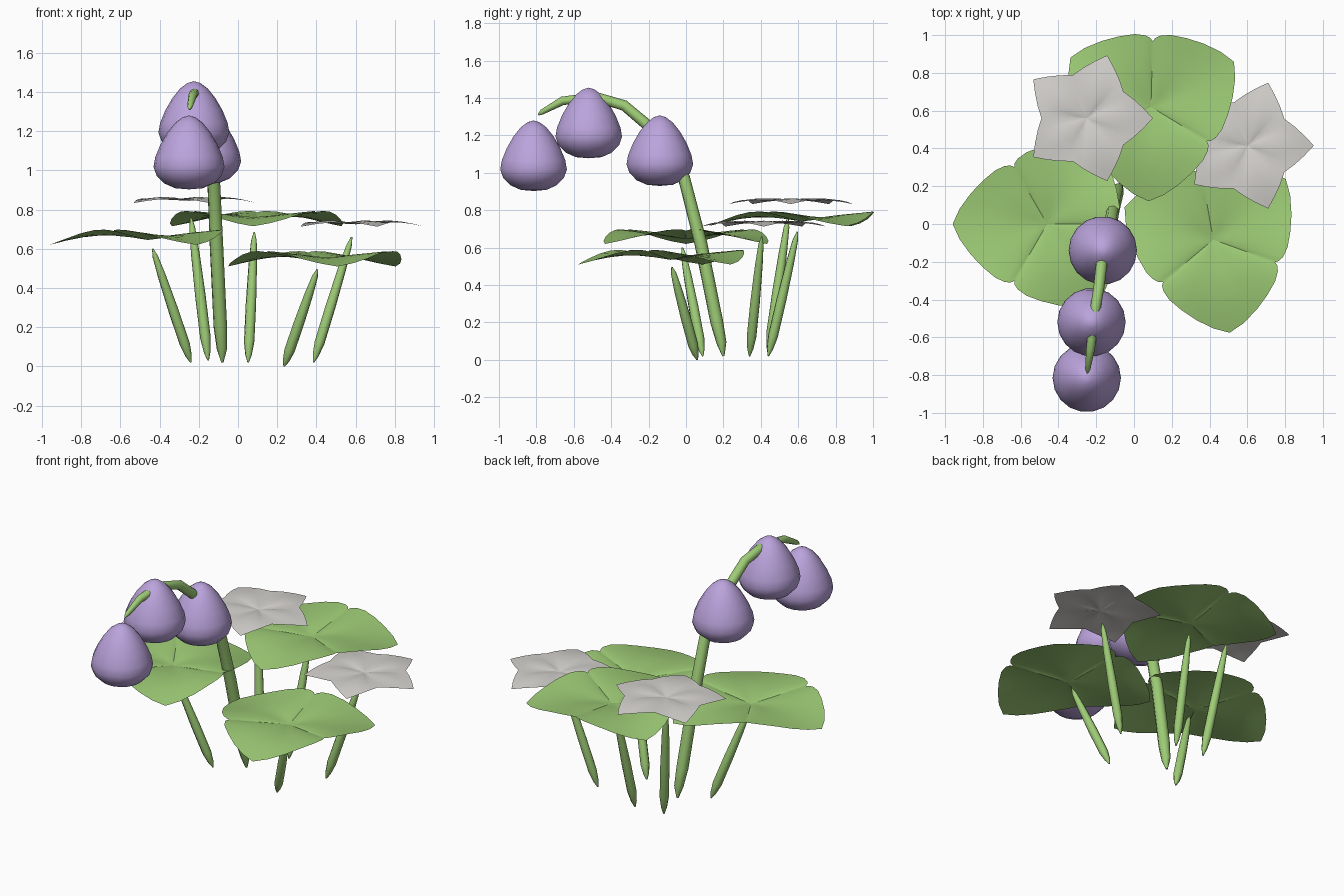
import bpy
import bmesh
from math import cos, sin, pi, radians
from mathutils import Vector

cube = bpy.data.objects.get("Cube")
if cube:
    bpy.data.objects.remove(cube, do_unlink=True)


def material(name, rgb):
    mat = bpy.data.materials.new(name)
    mat.use_nodes = True
    color = (*rgb, 1.0)
    mat.diffuse_color = color
    bsdf = mat.node_tree.nodes["Principled BSDF"]
    bsdf.inputs["Base Color"].default_value = color
    bsdf.inputs["Roughness"].default_value = 0.8
    return mat


GREEN = material("leaf green", (0.34, 0.60, 0.18))
LILAC = material("lilac", (0.50, 0.37, 0.72))
WHITE = material("petal white", (0.67, 0.65, 0.62))


def finish(name, bm, mat, angle=40):
    bmesh.ops.remove_doubles(bm, verts=bm.verts, dist=0.0001)
    mesh = bpy.data.meshes.new(name)
    bm.to_mesh(mesh)
    bm.free()
    obj = bpy.data.objects.new(name, mesh)
    bpy.context.collection.objects.link(obj)
    mesh.materials.append(mat)
    smooth(obj, angle)
    return obj


def smooth(obj, angle):
    bpy.ops.object.select_all(action="DESELECT")
    obj.select_set(True)
    bpy.context.view_layer.objects.active = obj
    bpy.ops.object.shade_smooth_by_angle(angle=radians(angle))


def stem(name, points, radii):
    """Tapered round stem along a path."""
    curve = bpy.data.curves.new(name, "CURVE")
    curve.dimensions = "3D"
    curve.bevel_depth = 1.0
    curve.bevel_resolution = 2
    curve.use_fill_caps = True
    spline = curve.splines.new("POLY")
    spline.points.add(len(points) - 1)
    for pt, co, r in zip(spline.points, points, radii):
        pt.co = (*co, 1.0)
        pt.radius = r
    obj = bpy.data.objects.new(name, curve)
    bpy.context.collection.objects.link(obj)
    curve.materials.append(GREEN)
    bpy.ops.object.select_all(action="DESELECT")
    obj.select_set(True)
    bpy.context.view_layer.objects.active = obj
    bpy.ops.object.convert(target="MESH")
    smooth(bpy.context.object, 60)


def stalk(name, base, top):
    """Spindle-shaped stalk, pointed at both ends."""
    base, top = Vector(base), Vector(top)
    steps = [0, 0.06, 0.16, 0.45, 0.75, 0.93, 1]
    radii = [0.004, 0.017, 0.027, 0.027, 0.022, 0.015, 0.004]
    stem(name, [base.lerp(top, s) for s in steps], radii)


def sheet(name, center, turn, lobes, half, dome, mat):
    """Thin lobed sheet; half lists (degrees from tip, radius, rim lift)."""
    rim = [(-a, r, z) for a, r, z in half[:0:-1]] + half[:-1]
    span = half[-1][0]
    rings = 6
    bm = bmesh.new()
    loops = []
    for k in range(rings + 1):
        t = k / rings
        loop = []
        for i in range(lobes):
            for a, r, lift in rim:
                ang = radians(turn + i * 360 / lobes + a)
                arch = dome * (1 - abs(a) / span) * sin(pi * t)
                offset = Vector((r * t * cos(ang), r * t * sin(ang), lift * t + arch))
                loop.append(bm.verts.new(Vector(center) + offset))
        loops.append(loop)
    count = len(loops[0])
    for inner, outer in zip(loops, loops[1:]):
        for i in range(count):
            j = (i + 1) % count
            bm.faces.new((inner[i], outer[i], outer[j], inner[j]))
    finish(name, bm, mat)


def bell(name, x, y, z):
    """Closed egg-shaped blossom turned from a profile."""
    profile = [(0, 0), (0.07, 0.006), (0.125, 0.03), (0.165, 0.07), (0.181, 0.115),
               (0.172, 0.165), (0.145, 0.23), (0.11, 0.29), (0.07, 0.34),
               (0.032, 0.368), (0, 0.377)]
    bm = bmesh.new()
    verts = [bm.verts.new((r, 0, h)) for r, h in profile]
    edges = [bm.edges.new(pair) for pair in zip(verts, verts[1:])]
    bmesh.ops.spin(bm, geom=verts + edges, cent=(0, 0, 0), axis=(0, 0, 1),
                   angle=2 * pi, steps=18)
    bmesh.ops.remove_doubles(bm, verts=bm.verts, dist=0.0001)
    bmesh.ops.recalc_face_normals(bm, faces=bm.faces)
    bmesh.ops.translate(bm, verts=bm.verts, vec=(x, y, z))
    finish(name, bm, LILAC, 60)


# Arching flower stem
stem("flower_stem",
     [(-0.08, 0.2, 0.02), (-0.082, 0.19, 0.09), (-0.09, 0.165, 0.2),
      (-0.11, 0.08, 0.62), (-0.125, -0.01, 0.97), (-0.15, -0.1, 1.15),
      (-0.17, -0.2, 1.25), (-0.185, -0.33, 1.36), (-0.21, -0.48, 1.405),
      (-0.23, -0.66, 1.385), (-0.245, -0.77, 1.325), (-0.247, -0.79, 1.31)],
     [0.006, 0.027, 0.035, 0.035, 0.033, 0.031, 0.03, 0.029, 0.027, 0.023, 0.014, 0.004])

# Hanging blossoms
bell("rear_blossom", -0.165, -0.14, 0.93)
bell("middle_blossom", -0.225, -0.52, 1.078)
bell("front_blossom", -0.25, -0.815, 0.903)

# Three-lobed leaves with notched sides
leaf_half = [(0, 0.5, -0.025), (10, 0.47, -0.01), (22, 0.435, 0.012), (34, 0.41, 0.035),
             (46, 0.395, 0.05), (54, 0.38, 0.053), (58, 0.365, 0.05), (60, 0.348, 0.045)]
sheet("right_leaf", (-0.46, 0, 0.645), 180, 3, leaf_half, 0.035, GREEN)
sheet("left_leaf", (0.42, -0.083, 0.535), 40, 3, leaf_half, 0.035, GREEN)
sheet("back_leaf", (0.09, 0.62, 0.74), 28.5, 3, leaf_half, 0.035, GREEN)

# Star-shaped pale flowers
star_half = [(0, 0.35, -0.012), (10, 0.305, 0.0), (22, 0.268, 0.008), (36, 0.24, 0.012)]
sheet("right_star_flower", (-0.25, 0.56, 0.845), 0, 5, star_half, 0.025, WHITE)
sheet("left_star_flower", (0.602, 0.415, 0.725), 0, 5, star_half, 0.025, WHITE)

# Stalks under the leaves and pale flowers
stalk("right_leaf_stalk", (-0.24, 0.09, 0.02), (-0.435, -0.02, 0.6))
stalk("left_leaf_stalk", (0.235, 0.06, 0.0), (0.405, -0.075, 0.495))
stalk("back_leaf_stalk", (0.052, 0.44, 0.02), (0.083, 0.595, 0.685))
stalk("right_star_stalk", (-0.152, 0.44, 0.03), (-0.24, 0.545, 0.76))
stalk("left_star_stalk", (0.385, 0.34, 0.02), (0.58, 0.405, 0.66))
